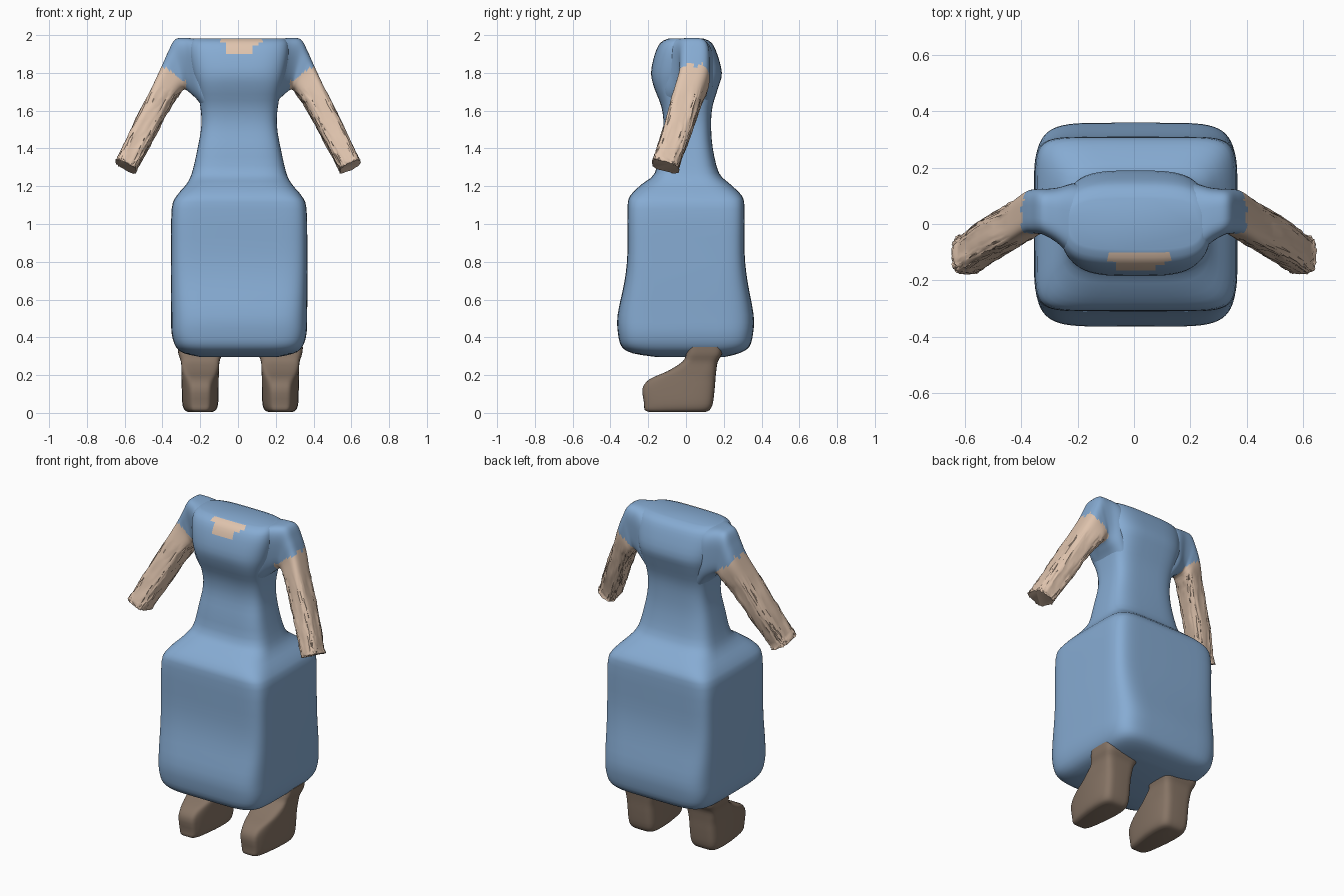
import bpy
import bmesh
import math
import random
from mathutils import Vector

random.seed(4)
SIDES = 64

default_cube = bpy.data.objects.get("Cube")
if default_cube:
    bpy.data.objects.remove(default_cube, do_unlink=True)


def make_material(name, color):
    material = bpy.data.materials.new(name)
    material.use_nodes = True
    material.diffuse_color = (*color, 1)
    material.node_tree.nodes["Principled BSDF"].inputs["Base Color"].default_value = (*color, 1)
    return material


blue = make_material("dress blue", (0.24, 0.41, 0.65))
skin = make_material("skin", (0.74, 0.55, 0.42))
brown = make_material("boot brown", (0.24, 0.175, 0.13))


def signed_power(value, exponent):
    return math.copysign(abs(value) ** exponent, value)


def smooth_rows(rows, steps):
    """Catmull-Rom interpolation of every column of the ring table."""
    result = []
    for i in range(len(rows) - 1):
        a, b = rows[max(i - 1, 0)], rows[i]
        c, d = rows[i + 1], rows[min(i + 2, len(rows) - 1)]
        for s in range(steps):
            t = s / steps
            result.append([
                q + t / 2 * (r - p + t * (2 * p - 5 * q + 4 * r - w + t * (3 * (q - r) + w - p)))
                for p, q, r, w in zip(a, b, c, d)])
    result.append(list(rows[-1]))
    return result


def loft(name, rings, materials, rule=None, shape=None):
    """Skin a row of superellipse rings: centre, half axes u and v, exponent."""
    bm = bmesh.new()
    loops = []
    for center, u, v, power in rings:
        loop = []
        for k in range(SIDES):
            angle = math.tau * k / SIDES
            point = (center + u * signed_power(math.cos(angle), 2 / power)
                     + v * signed_power(math.sin(angle), 2 / power))
            if shape:
                point = shape(point)
            loop.append(bm.verts.new(point))
        loops.append(loop)
    for low, high in zip(loops, loops[1:]):
        for k in range(SIDES):
            n = (k + 1) % SIDES
            bm.faces.new((low[k], low[n], high[n], high[k]))
    bm.faces.new(loops[0][::-1])
    bm.faces.new(loops[-1])
    bmesh.ops.recalc_face_normals(bm, faces=bm.faces)
    if rule:
        for face in bm.faces:
            face.material_index = rule(face.calc_center_median())
    mesh = bpy.data.meshes.new(name)
    bm.to_mesh(mesh)
    bm.free()
    obj = bpy.data.objects.new(name, mesh)
    bpy.context.collection.objects.link(obj)
    for material in materials:
        mesh.materials.append(material)
    bpy.ops.object.select_all(action="DESELECT")
    obj.select_set(True)
    bpy.context.view_layer.objects.active = obj
    bpy.ops.object.shade_smooth_by_angle(angle=math.radians(50))
    return obj


# Dress: height, half width, front y, back y, squareness
dress_rows = [
    (.295, .2, -.15, .2, 4), (.315, .29, -.28, .28, 5), (.35, .335, -.34, .335, 6),
    (.42, .357, -.36, .355, 6), (.52, .36, -.362, .358, 6), (.7, .362, -.325, .325, 7),
    (.85, .361, -.31, .31, 8), (1.08, .357, -.31, .31, 8), (1.15, .33, -.295, .295, 7),
    (1.21, .28, -.235, .235, 5), (1.27, .25, -.165, .175, 4), (1.4, .22, -.14, .142, 4),
    (1.52, .2, -.12, .133, 4), (1.62, .205, -.13, .14, 4), (1.72, .225, -.168, .17, 4),
    (1.8, .25, -.185, .19, 3.5), (1.9, .265, -.165, .165, 3.5),
    (1.96, .26, -.135, .135, 3.5), (1.983, .235, -.09, .09, 3.5),
]
dress_rings = [
    (Vector((.006, (front + back) / 2, z)), Vector((width, 0, 0)),
     Vector((0, (back - front) / 2, 0)), power)
    for z, width, front, back, power in smooth_rows(dress_rows, 3)]


def neckline(c):
    # Small bare patch below the front of the neck opening
    return int(c.y < -.09 and 1.91 < c.z < 1.978 and abs(c.x - .015) < .04 + (c.z - 1.9))


loft("dress", dress_rings, [blue, skin], neckline)

# Sleeve and arm: upper x, upper z, lower x, lower z, middle y, half depth
limb_rows = [
    (.14, 1.97, .15, 1.56, .005, .13), (.21, 1.978, .21, 1.65, .01, .135),
    (.28, 1.985, .25, 1.69, .03, .1), (.335, 1.975, .275, 1.71, .042, .083),
    (.37, 1.91, .29, 1.71, .045, .08), (.405, 1.83, .31, 1.69, .04, .078),
    (.46, 1.71, .365, 1.61, .005, .073), (.56, 1.51, .45, 1.45, -.05, .07),
    (.625, 1.37, .525, 1.31, -.1, .066), (.648, 1.33, .54, 1.28, -.108, .07),
]


def sleeve_edge(c):
    # Ragged cuff line, lower on the inner side of the arm
    wave = .016 * math.sin(c.y * 95)
    return int(c.z < 1.75 + .75 * (c.x_abs - .28) + wave) if hasattr(c, "x_abs") else \
        int(abs(c.x) > .275 and c.z < 1.75 + .75 * (abs(c.x) - .28) + wave)


def uneven(point):
    # Slight lumps along the bare arm
    if point.z < 1.7 and abs(point.x) > .3:
        return point + Vector([random.uniform(-.004, .004) for _ in range(3)])
    return point


for label, side in (("left", 1), ("right", -1)):
    rings = []
    for i, (x1, z1, x2, z2, y, depth) in enumerate(smooth_rows(limb_rows, 5)):
        lean = -.27 * depth * min(1, max(0, (i - 15) / 15))
        rings.append((Vector((side * (x1 + x2) / 2, y, (z1 + z2) / 2)),
                      Vector((side * (x1 - x2) / 2, 0, (z1 - z2) / 2)),
                      Vector((0, depth, lean)), 3.5))
    loft(label + "_sleeve_and_arm", rings, [blue, skin], sleeve_edge, uneven)

# Boots: height, half width, toe y, heel y
boot_rows = [
    (.004, .06, -.19, .1), (.015, .083, -.218, .125), (.05, .095, -.222, .142),
    (.13, .098, -.23, .152), (.18, .098, -.19, .156), (.22, .099, -.1, .16),
    (.27, .102, -.02, .168), (.31, .115, 0, .19), (.35, .12, .01, .19),
]
for label, side in (("left", 1), ("right", -1)):
    middle = .012 + side * .212

    def narrow_toe(point, middle=middle):
        taper = 1 - .3 * min(1, max(0, (-point.y - .02) / .18))
        return Vector((middle + (point.x - middle) * taper, point.y, point.z))

    rings = [(Vector((middle, (toe + heel) / 2, z)), Vector((width, 0, 0)),
              Vector((0, (heel - toe) / 2, 0)), 5)
             for z, width, toe, heel in smooth_rows(boot_rows, 3)]
    loft(label + "_boot", rings, [brown], shape=narrow_toe)
